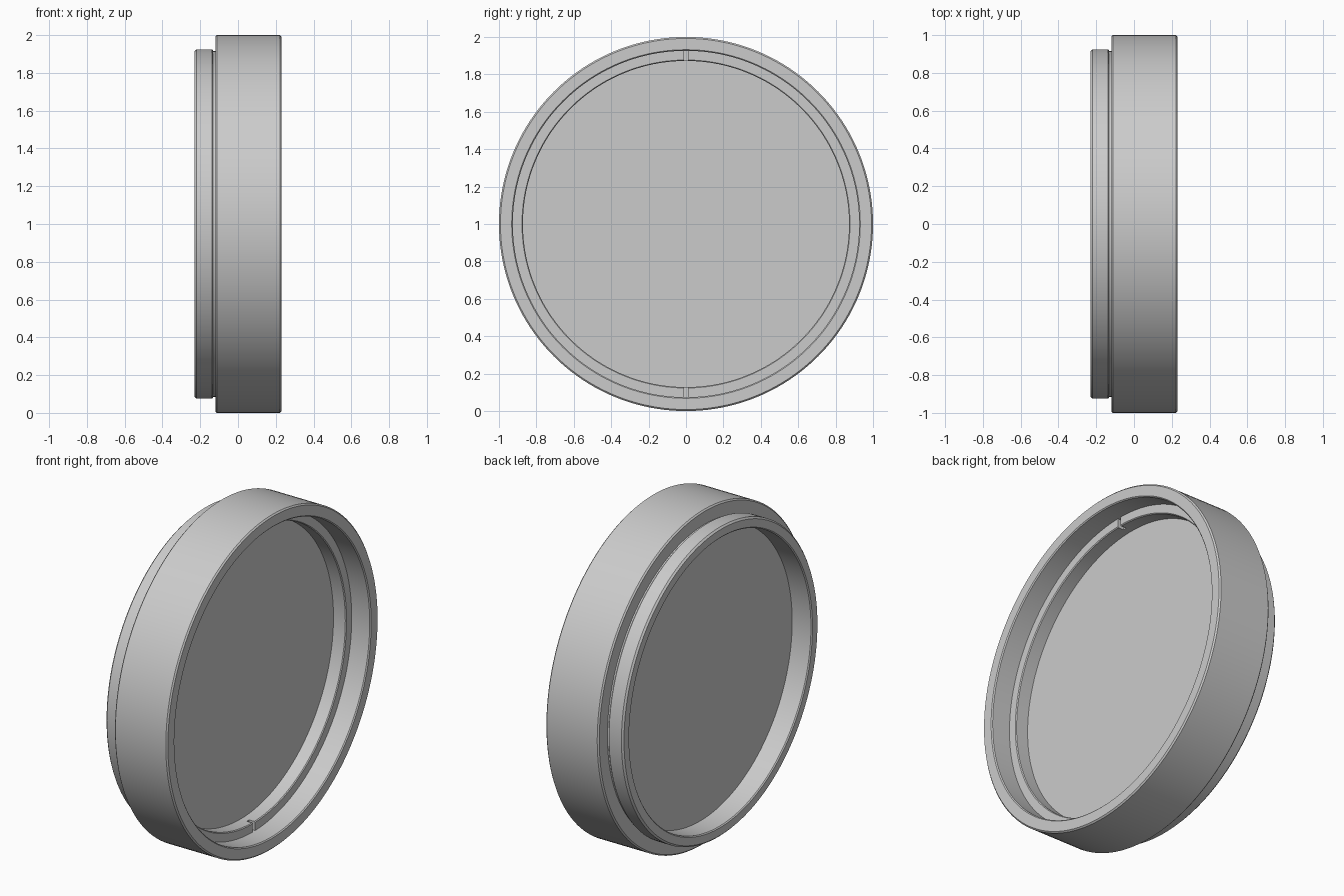
import bpy, bmesh, math
from mathutils import Vector, Matrix

default = bpy.data.objects.get("Cube")
if default:
    bpy.data.objects.remove(default, do_unlink=True)

SEGMENTS = 160


def material(name, value):
    mat = bpy.data.materials.new(name)
    mat.use_nodes = True
    colour = (value, value, value, 1)
    mat.diffuse_color = colour
    mat.node_tree.nodes["Principled BSDF"].inputs["Base Color"].default_value = colour
    return mat


grey = material("light grey", 0.6)


def chamfer(corners):
    """Cut each (x, radius, size) corner of a closed outline."""
    points = []
    for i, (x, r, size) in enumerate(corners):
        here = Vector((x, 0, r))
        if size == 0:
            points.append(here)
            continue
        for other in (corners[i - 1], corners[(i + 1) % len(corners)]):
            toward = Vector((other[0], 0, other[1])) - here
            points.append(here + toward.normalized() * size)
    return points


def lathe(name, corners):
    """Turn a closed outline around the x axis, centred at z = 1."""
    bm = bmesh.new()
    verts = [bm.verts.new(p) for p in chamfer(corners)]
    edges = [bm.edges.new((verts[i - 1], v)) for i, v in enumerate(verts)]
    bmesh.ops.spin(bm, geom=verts + edges, cent=(0, 0, 0), axis=(1, 0, 0),
                   angle=math.tau, steps=SEGMENTS, use_merge=True)
    bmesh.ops.remove_doubles(bm, verts=bm.verts, dist=1e-5)
    return finish(name, bm)


def finish(name, bm):
    bmesh.ops.recalc_face_normals(bm, faces=bm.faces)
    bmesh.ops.translate(bm, verts=bm.verts, vec=(0, 0, 1))
    mesh = bpy.data.meshes.new(name)
    bm.to_mesh(mesh)
    bm.free()
    mesh.materials.append(grey)
    obj = bpy.data.objects.new(name, mesh)
    bpy.context.collection.objects.link(obj)
    return obj


def smooth(obj):
    bpy.ops.object.select_all(action="DESELECT")
    obj.select_set(True)
    bpy.context.view_layer.objects.active = obj
    bpy.ops.object.shade_smooth_by_angle(angle=math.radians(25))


# Outer ring: wide body, narrow rear collar with a relief groove, inner seat
frame = lathe("frame_ring", [
    (0.23, 1.0, 0.008), (-0.12, 1.0, 0.008), (-0.12, 0.915, 0),
    (-0.132, 0.915, 0), (-0.132, 0.925, 0.006), (-0.23, 0.925, 0.01),
    (-0.23, 0.862, 0.006), (-0.10, 0.862, 0), (-0.10, 0.90, 0),
    (0.02, 0.90, 0), (0.02, 0.926, 0), (0.23, 0.926, 0.006),
])

# Retaining ring that clamps the disc from the front
retainer = lathe("retaining_ring", [
    (0.105, 0.928, 0), (0.022, 0.928, 0),
    (0.022, 0.872, 0), (0.105, 0.872, 0.005),
])

# Spanner slots at the top and bottom of the retaining ring
bm = bmesh.new()
for side in (-1, 1):
    bmesh.ops.create_cube(bm, size=1, matrix=Matrix.Translation((0.11, 0, side * 0.9))
                          @ Matrix.Diagonal((0.09, 0.022, 0.12, 1)))
cutter = finish("slot_cutter", bm)
cutter.hide_render = True
cut = retainer.modifiers.new("slots", "BOOLEAN")
cut.operation = "DIFFERENCE"
cut.solver = "EXACT"
cut.object = cutter
bpy.context.view_layer.objects.active = retainer
bpy.ops.object.modifier_apply(modifier=cut.name)
bpy.data.objects.remove(cutter, do_unlink=True)

# Flat disc held between the seat and the retaining ring
bm = bmesh.new()
bmesh.ops.create_cone(bm, cap_ends=True, segments=SEGMENTS, radius1=0.899,
                      radius2=0.899, depth=0.12,
                      matrix=Matrix.Translation((-0.04, 0, 0))
                      @ Matrix.Rotation(math.pi / 2, 4, "Y"))
disc = finish("glass_disc", bm)

for part in (frame, retainer, disc):
    smooth(part)
